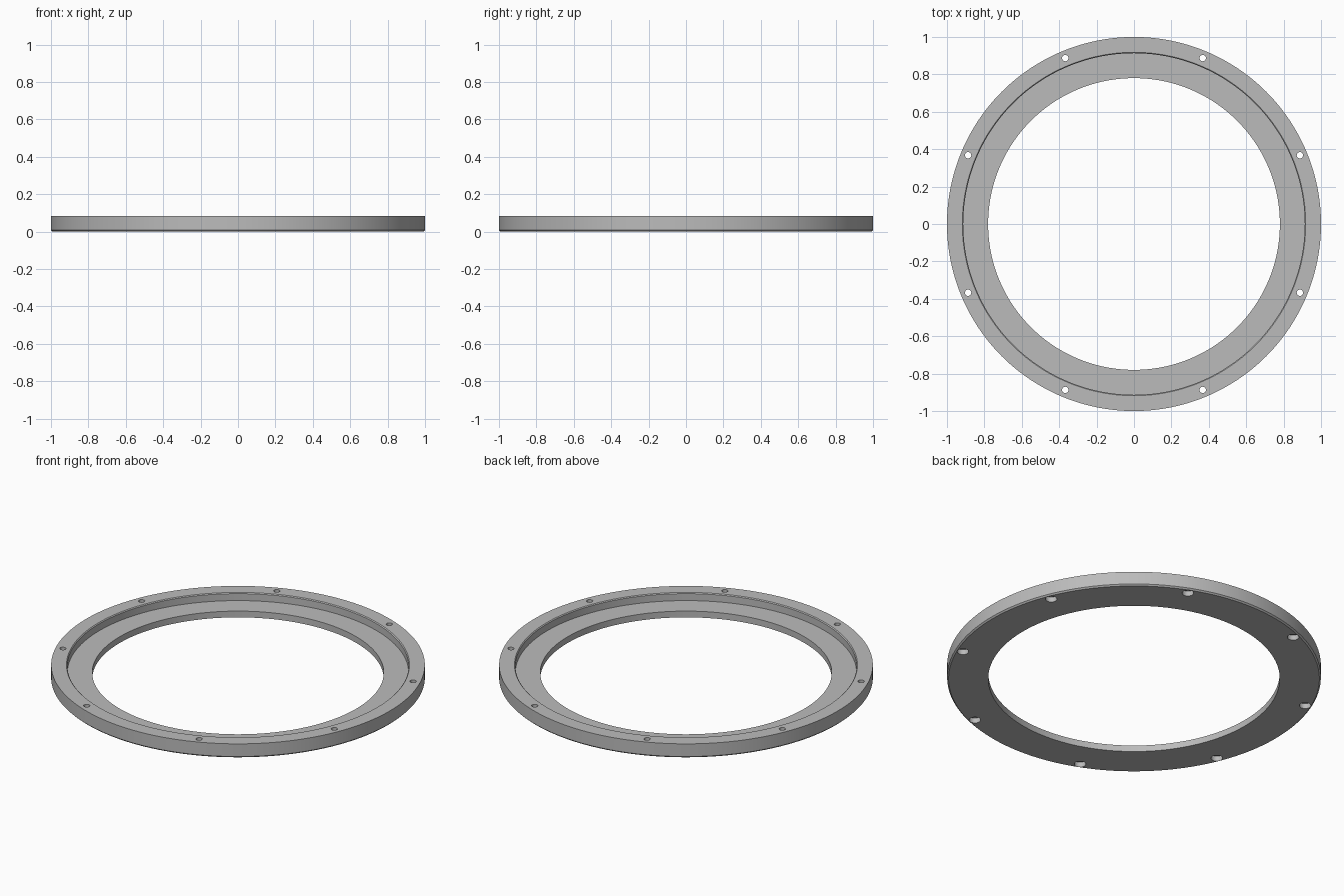
import bpy
import math

TAU = math.tau

cube = bpy.data.objects.get("Cube")
if cube:
    bpy.data.objects.remove(cube, do_unlink=True)

grey = bpy.data.materials.new("Plain grey")
grey.use_nodes = True
colour = (0.5, 0.5, 0.5, 1)
grey.diffuse_color = colour
grey.node_tree.nodes["Principled BSDF"].inputs["Base Color"].default_value = colour


def lathe(name, profile, steps, closed, centre=(0, 0, 0)):
    """Spin an (r, z) profile around z; an open profile is capped at both ends."""
    n = len(profile)
    verts = [(r * math.cos(TAU * i / steps), r * math.sin(TAU * i / steps), z)
             for i in range(steps) for r, z in profile]
    faces = []
    for i in range(steps):
        a, b = i * n, (i + 1) % steps * n
        for j in range(n if closed else n - 1):
            k = (j + 1) % n
            faces.append((a + j, b + j, b + k, a + k))
    if not closed:
        faces.append([i * n for i in reversed(range(steps))])
        faces.append([i * n + n - 1 for i in range(steps)])
    mesh = bpy.data.meshes.new(name)
    mesh.from_pydata(verts, [], faces)
    mesh.materials.append(grey)
    obj = bpy.data.objects.new(name, mesh)
    obj.location = centre
    bpy.context.collection.objects.link(obj)
    return obj


# Stepped ring: chamfered foot, outer wall, rim, small lip chamfer, recessed ledge
ring = lathe("flange_ring", [
    (0.78, 0), (0.992, 0), (1, 0.008), (1, 0.083), (0.918, 0.083),
    (0.913, 0.078), (0.913, 0.037), (0.78, 0.037)], 192, True)

# Eight bolt holes, counterbored from below
for i in range(8):
    angle = TAU * (i + 0.5) / 8
    cutter = lathe("bolt_hole_cutter", [
        (0.031, -0.02), (0.031, 0.03), (0.017, 0.03), (0.017, 0.1)], 32, False,
        (0.96 * math.cos(angle), 0.96 * math.sin(angle), 0))
    cutter.hide_render = True
    cutter.hide_set(True)
    cut = ring.modifiers.new("bolt_hole", 'BOOLEAN')
    cut.operation = 'DIFFERENCE'
    cut.solver = 'EXACT'
    cut.object = cutter

# Smooth curved walls with crisp edges
bpy.ops.object.select_all(action='DESELECT')
ring.select_set(True)
bpy.context.view_layer.objects.active = ring
for mod in list(ring.modifiers):
    bpy.ops.object.modifier_apply(modifier=mod.name)
bpy.ops.object.shade_smooth_by_angle(angle=math.radians(30))
